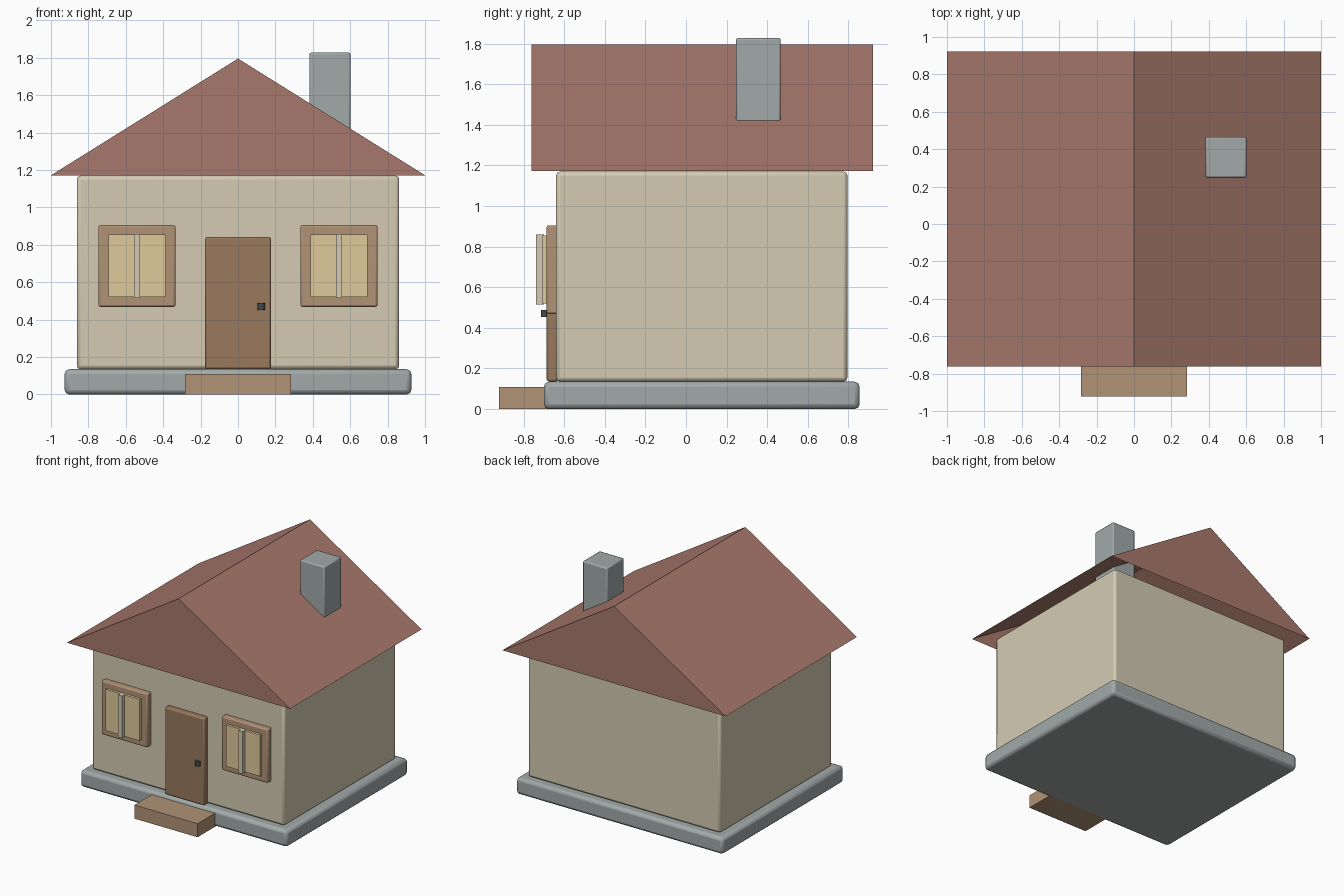
import bpy, bmesh, math

if "Cube" in bpy.data.objects:
    bpy.data.objects.remove(bpy.data.objects["Cube"])


def material(name, rgb):
    m = bpy.data.materials.new(name)
    m.diffuse_color = (*rgb, 1)
    m.use_nodes = True
    m.node_tree.nodes["Principled BSDF"].inputs["Base Color"].default_value = m.diffuse_color
    return m


CREAM = material("cream_plaster", (0.66, 0.60, 0.45))
ROOF = material("roof_red", (0.39, 0.19, 0.15))
DOOR = material("door_brown", (0.32, 0.19, 0.11))
WOOD = material("light_wood", (0.44, 0.29, 0.18))
GLASS = material("warm_glass", (0.74, 0.60, 0.33))
DARK = material("dark_metal", (0.06, 0.07, 0.08))
STONE = material("stone_grey", (0.36, 0.40, 0.40))


def finish(name, bm, mat, bevel=0):
    me = bpy.data.meshes.new(name)
    bmesh.ops.recalc_face_normals(bm, faces=bm.faces)
    bm.to_mesh(me)
    bm.free()
    me.materials.append(mat)
    ob = bpy.data.objects.new(name, me)
    bpy.context.collection.objects.link(ob)
    if bevel:
        mod = ob.modifiers.new("bevel", 'BEVEL')
        mod.width, mod.segments = bevel, 2
        bpy.context.view_layer.objects.active = ob
        ob.select_set(True)
        bpy.ops.object.shade_smooth_by_angle(angle=math.radians(50))
        ob.select_set(False)
    return ob


def box(name, x, y, z, mat, bevel=0):
    """Box from (min, max) ranges on each axis."""
    bm = bmesh.new()
    bmesh.ops.create_cube(bm, size=1)
    for v in bm.verts:
        v.co = [(a + b) / 2 + c * (b - a) for (a, b), c in zip((x, y, z), v.co)]
    return finish(name, bm, mat, bevel)


# Foundation, walls, front step
box("foundation", (-.927, .927), (-.70, .855), (0, .135), STONE, .025)
box("walls", (-.862, .862), (-.64, .795), (.135, 1.17), CREAM, .02)
box("front_step", (-.283, .283), (-.922, -.66), (0, .11), WOOD)

# Roof: gabled sheet, open underneath
bm = bmesh.new()
front, back = [[bm.verts.new((x, y, z)) for x, z in ((-1, 1.172), (0, 1.796), (1, 1.172))]
               for y in (-.761, .922)]
bm.faces.new(front)
bm.faces.new(back[::-1])
for i in (0, 1):
    bm.faces.new((front[i + 1], front[i], back[i], back[i + 1]))
finish("roof", bm, ROOF)

# Chimney passing through the right slope
box("chimney", (.382, .601), (.247, .466), (1.27, 1.828), STONE, .01)

# Door and knob
box("door", (-.177, .177), (-.686, -.63), (.135, .842), DOOR, .012)
bm = bmesh.new()
bmesh.ops.create_cone(bm, cap_ends=True, segments=12, radius1=.02, radius2=.02, depth=.036)
bmesh.ops.translate(bm, verts=bm.verts, vec=(.125, -.694, .471))
finish("door_knob", bm, DARK)

# Windows, one each side of the door
for side, c in (("left", -.54), ("right", .54)):
    box(side + "_window_frame", (c - .206, c + .206), (-.686, -.63), (.469, .905), WOOD, .01)
    box(side + "_window_pane", (c - .153, c + .153), (-.706, -.67), (.52, .856), GLASS)
    box(side + "_window_bar", (c - .017, c + .017), (-.738, -.70), (.516, .859), CREAM)
